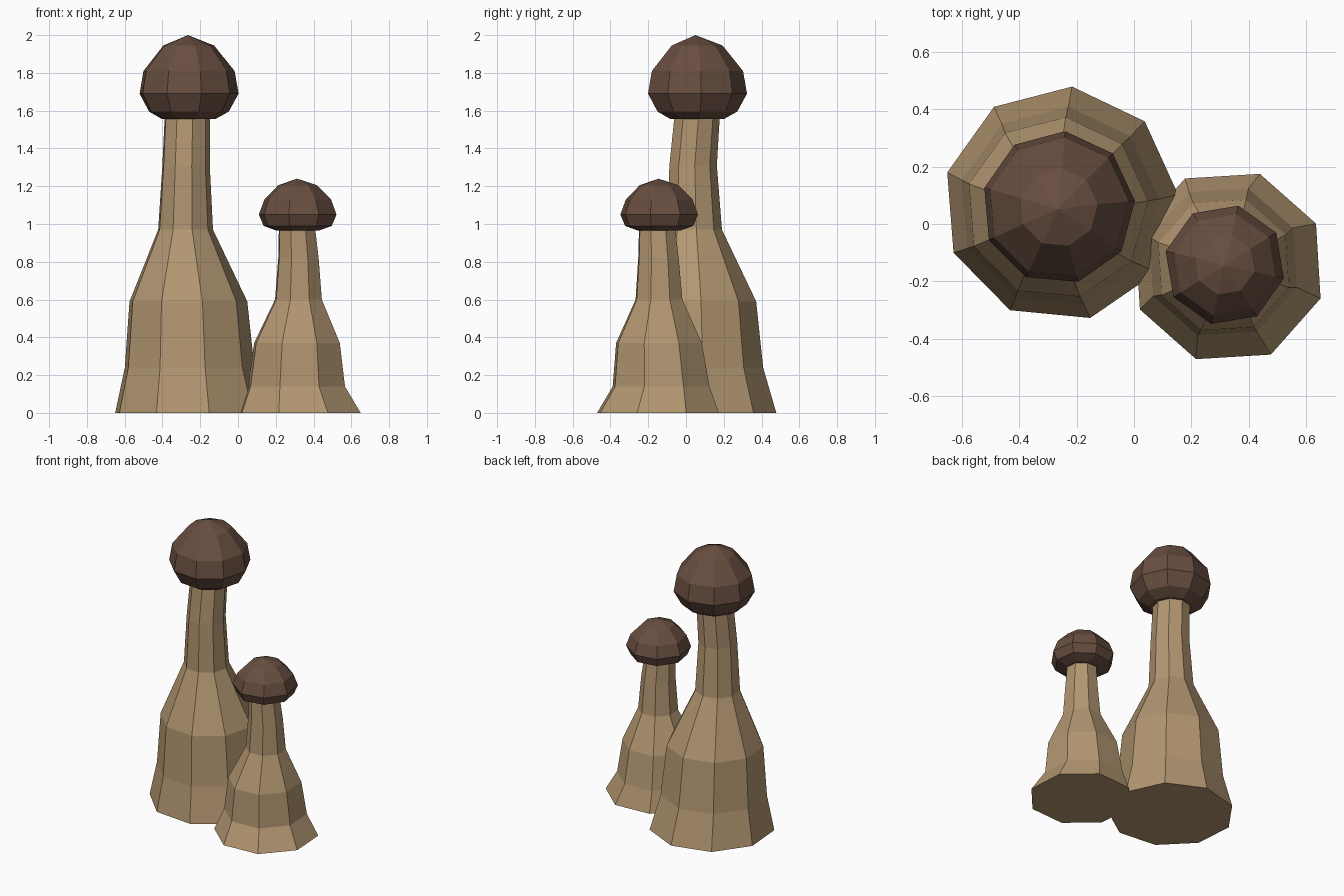
import bpy, bmesh
from math import cos, sin, radians, tau

cube = bpy.data.objects.get("Cube")
if cube:
    bpy.data.objects.remove(cube, do_unlink=True)


def material(name, rgb):
    mat = bpy.data.materials.new(name)
    mat.use_nodes = True
    mat.diffuse_color = (*rgb, 1)
    mat.node_tree.nodes["Principled BSDF"].inputs["Base Color"].default_value = (*rgb, 1)
    return mat


tan = material("tan_stem", (0.445, 0.305, 0.165))
brown = material("brown_cap", (0.138, 0.076, 0.051))


def loft(name, sides, turn, rings, mat, apex=None):
    """Stack rings of (x, y, z, radius); close the bottom, and the top with an apex or flat face."""
    bm = bmesh.new()
    loops = []
    for x, y, z, r in rings:
        angles = [radians(turn) + tau * i / sides for i in range(sides)]
        loops.append([bm.verts.new((x + r * cos(a), y + r * sin(a), z)) for a in angles])
    for low, high in zip(loops, loops[1:]):
        for i in range(sides):
            j = (i + 1) % sides
            bm.faces.new((low[i], low[j], high[j], high[i]))
    bm.faces.new(loops[0][::-1])
    top = loops[-1]
    if apex:
        tip = bm.verts.new(apex)
        for i in range(sides):
            bm.faces.new((top[i], top[(i + 1) % sides], tip))
    else:
        bm.faces.new(top)
    mesh = bpy.data.meshes.new(name)
    bm.to_mesh(mesh)
    bm.free()
    mesh.materials.append(mat)
    obj = bpy.data.objects.new(name, mesh)
    bpy.context.collection.objects.link(obj)
    return obj


# Tall mushroom: nine-sided, slightly wandering stem
loft("tall_stem", 9, 4.5, [
    (-0.255, 0.07, 0, 0.41),
    (-0.262, 0.06, 0.24, 0.35),
    (-0.268, 0.055, 0.59, 0.318),
    (-0.28, 0.043, 0.97, 0.148),
    (-0.277, 0.036, 1.31, 0.128),
    (-0.27, 0.058, 1.58, 0.122),
], tan)
loft("tall_cap", 9, 5, [
    (-0.263, 0.057, z, r) for z, r in
    [(1.555, 0.143), (1.595, 0.215), (1.69, 0.267), (1.81, 0.246), (1.945, 0.137)]
], brown, (-0.265, 0.05, 2.0))

# Short mushroom: eight-sided with a flared foot
loft("short_stem", 8, 26, [
    (0.327, -0.148, 0, 0.341),
    (0.31, -0.132, 0.14, 0.271),
    (0.312, -0.143, 0.37, 0.24),
    (0.32, -0.143, 0.6, 0.131),
    (0.32, -0.146, 0.82, 0.113),
    (0.312, -0.153, 0.985, 0.101),
], tan)
loft("short_cap", 8, 32, [
    (0.316, -0.142, z, r) for z, r in
    [(0.965, 0.115), (0.99, 0.185), (1.05, 0.211), (1.13, 0.181), (1.205, 0.106)]
], brown, (0.312, -0.146, 1.24))
